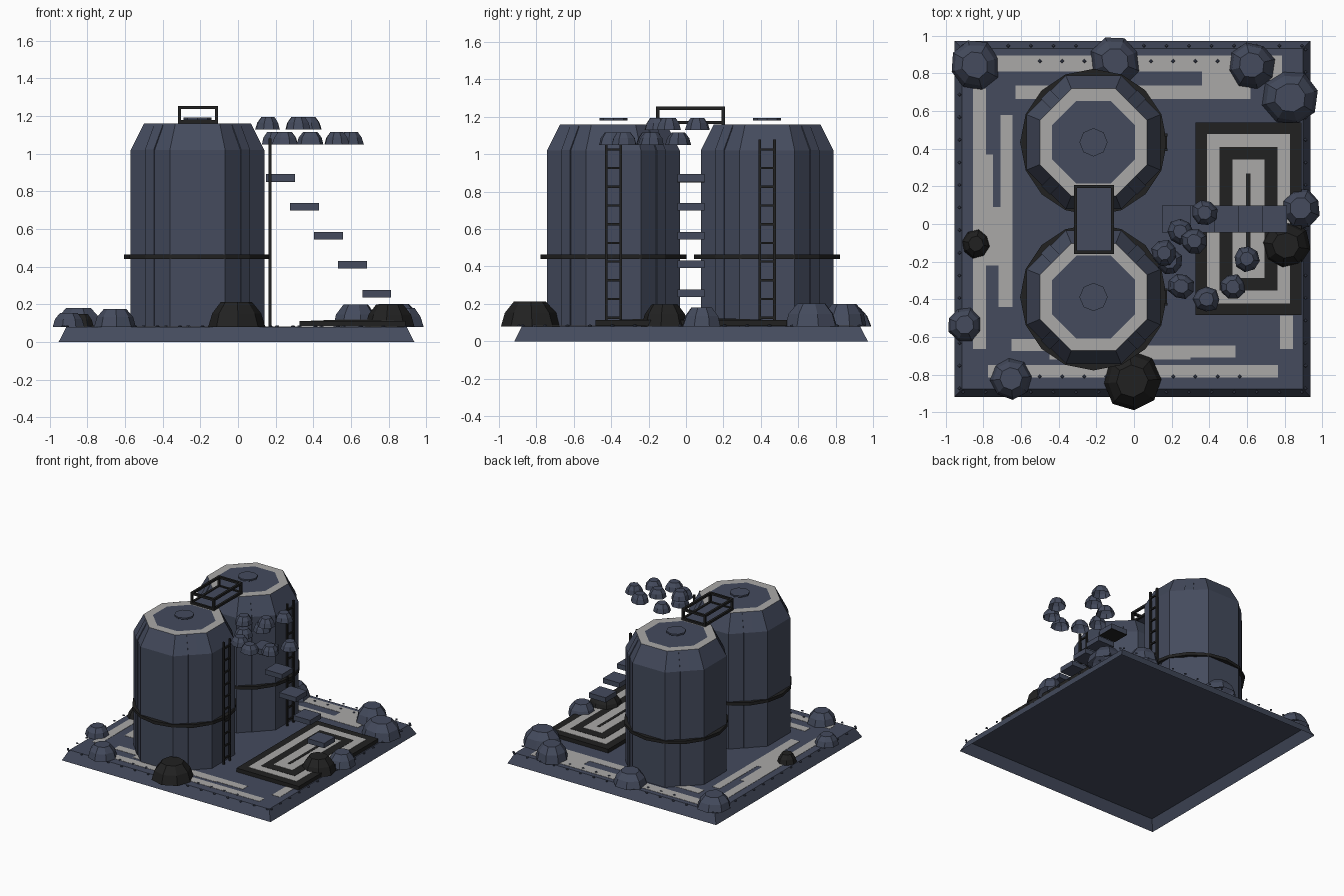
import bpy, bmesh, math, random
from mathutils import Vector

random.seed(4)
cube = bpy.data.objects.get("Cube")
if cube:
    bpy.data.objects.remove(cube)


def material(name, rgb):
    m = bpy.data.materials.new(name)
    m.use_nodes = True
    m.diffuse_color = (*rgb, 1)
    m.node_tree.nodes["Principled BSDF"].inputs["Base Color"].default_value = (*rgb, 1)
    return m


BLUE = material("slate blue", (0.058, 0.07, 0.11))
PALE = material("pale grey", (0.4, 0.395, 0.388))
BLACK = material("charcoal", (0.0155, 0.0155, 0.0155))


def finish(name, bm, *mats):
    bmesh.ops.recalc_face_normals(bm, faces=bm.faces)
    mesh = bpy.data.meshes.new(name)
    bm.to_mesh(mesh)
    bm.free()
    for m in mats:
        mesh.materials.append(m)
    ob = bpy.data.objects.new(name, mesh)
    bpy.context.collection.objects.link(ob)
    return ob


def add_box(bm, x0, x1, y0, y1, z0, z1):
    """Add a box given by its limits and return its vertices."""
    verts = bmesh.ops.create_cube(bm, size=1)["verts"]
    for v in verts:
        v.co = Vector((x1 if v.co.x > 0 else x0, y1 if v.co.y > 0 else y0, z1 if v.co.z > 0 else z0))
    return verts


def boxes(name, mat, limits):
    bm = bmesh.new()
    for lim in limits:
        add_box(bm, *lim)
    return finish(name, bm, mat)


def add_lathe(bm, centre, profile, sides, turn=0.0, jitter=0.0, floor=False):
    """Stack rings of (radius, z) and close the top; the underside is open unless floor is set."""
    wobble = [1 + random.uniform(-jitter, jitter) for _ in range(sides)]
    rings = []
    for r, z in profile:
        ring = []
        for i in range(sides):
            a = turn + math.tau * i / sides
            s = r * wobble[i] * (1 + random.uniform(-jitter, jitter) / 2)
            ring.append(bm.verts.new((centre[0] + s * math.cos(a), centre[1] + s * math.sin(a), z)))
        rings.append(ring)
    for low, high in zip(rings, rings[1:]):
        for i in range(sides):
            j = (i + 1) % sides
            bm.faces.new((low[i], low[j], high[j], high[i]))
    bm.faces.new(rings[-1])
    if floor:
        bm.faces.new(rings[0][::-1])


# Base slab: a hollow tray with sloping edges, open underneath
CX, CY, TOP = -0.008, 0.027, 0.08
GROUND = TOP + 0.002
bm = bmesh.new()
base = add_box(bm, CX - 0.945, CX + 0.945, CY - 0.945, CY + 0.945, 0, TOP)
underside = [f for f in bm.faces if all(v.co.z == 0 for v in f.verts)]
bmesh.ops.delete(bm, geom=underside, context="FACES_ONLY")
for v in base:
    if v.co.z > 0:
        v.co.x = CX + (v.co.x - CX) * 0.957
        v.co.y = CY + (v.co.y - CY) * 0.957
finish("base_slab", bm, BLUE)

# Rivets around the rim and along the front and back stripes
bm = bmesh.new()
spots = []
for i in range(16):
    t = -0.9 + 1.8 * i / 15
    for side in (-0.92, 0.92):
        spots += [(CX + t, CY + side), (CX + side, CY + t)]
for i in range(10):
    spots += [(-0.5 + i * 0.118, y) for y in (0.865, -0.81)]
for spot in spots:
    add_lathe(bm, spot, [(0.011, TOP), (0.011, TOP + 0.005), (0.005, TOP + 0.009)], 4)
finish("rivets", bm, BLUE)

# Worn painted stripes on the slab: x limits, y limits
stripes = [
    (-0.73, 0.785, 0.81, 0.895), (0.36, 0.785, 0.765, 0.81), (0.36, 0.62, 0.735, 0.765), (-0.63, 0.62, 0.665, 0.735),
    (-0.855, -0.785, -0.665, 0.72), (-0.785, -0.75, 0.07, 0.37), (-0.71, -0.645, 0, 0.58),
    (-0.785, -0.71, 0, 0.09), (-0.785, -0.645, -0.22, 0), (-0.72, -0.645, -0.44, -0.22),
    (-0.775, 0.765, -0.815, -0.75), (-0.65, -0.45, -0.675, -0.61), (-0.45, 0.3, -0.72, -0.645),
    (0.3, 0.54, -0.71, -0.645), (0.775, 0.845, -0.665, -0.485),
]
boxes("painted_stripes", PALE, [(*s, GROUND, TOP + 0.004) for s in stripes])

# Striped pad: thick dark slab with nested plates
PX, PY = 0.608, 0.028
pad = [(0.282, 0.512), (0.22, 0.45), (0.153, 0.382), (0.086, 0.315), (0.012, 0.24)]
for i, (hx, hy) in enumerate(pad):
    z1 = 0.113 + 0.002 * i
    boxes(f"pad_layer_{i + 1}", PALE if i % 2 else BLACK,
          [(PX - hx, PX + hx, PY - hy, PY + hy, z1 - 0.002 if i else GROUND, z1)])

# Two eight-sided tanks
TX = -0.215
LIP = 1.16
for label, ty in (("front", -0.388), ("back", 0.434)):
    bm = bmesh.new()
    add_lathe(bm, (TX, ty), [(0.384, TOP), (0.384, 1.02), (0.308, LIP), (0.238, LIP)], 8, math.pi / 8)
    bm.normal_update()
    for f in bm.faces:
        # Only the flat rim around the roof is pale
        f.material_index = int(f.normal.z > 0.9 and len(f.verts) == 4)
    finish(label + "_tank", bm, BLUE, PALE)

    # Slim ribs up the four diagonal walls and over the shoulders
    bm = bmesh.new()
    outline = [(0.33, GROUND), (0.361, GROUND), (0.361, 1.023), (0.291, LIP - 0.002), (0.33, 1.0)]
    for k in range(4):
        a = math.pi / 4 + k * math.pi / 2
        out, side = Vector((math.cos(a), math.sin(a), 0)), Vector((-math.sin(a), math.cos(a), 0))
        ends = [[bm.verts.new(Vector((TX, ty, z)) + out * r + side * w) for r, z in outline]
                for w in (-0.033, 0.033)]
        for end in ends:
            bm.faces.new(end)
        for i in range(len(outline)):
            j = (i + 1) % len(outline)
            bm.faces.new((ends[0][i], ends[0][j], ends[1][j], ends[1][i]))
    finish(label + "_tank_ribs", bm, BLUE)

    bm = bmesh.new()
    add_lathe(bm, (TX, ty), [(0.39, 0.44), (0.39, 0.465)], 16, floor=True)
    finish(label + "_tank_band", bm, BLACK)

    bm = bmesh.new()
    add_lathe(bm, (TX, ty), [(0.075, 1.18), (0.075, 1.193)], 8)
    finish(label + "_tank_hatch", bm, BLUE)

    # Ladder on the right-hand wall
    parts = [(0.163, 0.178, ty + d - 0.007, ty + d + 0.007, GROUND, 1.08) for d in (-0.039, 0.039)]
    parts += [(0.165, 0.176, ty - 0.039, ty + 0.039, z, z + 0.012)
              for z in (0.12 + 0.1 * i for i in range(10))]
    boxes(label + "_ladder", BLACK, parts)

# Walkway with railing between the roofs
X0, X1, Y0, Y1, W = -0.32, -0.105, -0.16, 0.208, 0.018
boxes("walkway_floor", BLUE, [(X0 + W, X1 - W, Y0 + W, Y1 - W, 1.162, 1.172)])
rails = [(x, x + W, y, y + W, LIP, 1.255) for x in (X0, X1 - W) for y in (Y0, Y1 - W)]
for z in (1.161, 1.255 - W):
    rails += [(x, x + W, Y0, Y1, z, z + W) for x in (X0, X1 - W)]
    rails += [(X0, X1, y, y + W, z, z + W) for y in (Y0, Y1 - W)]
boxes("walkway_railing", BLACK, rails)

# Floating steps, the highest with a dark underside
for i in range(5):
    x, z = 0.15 + 0.1275 * i, 0.853 - 0.154 * i
    boxes(f"step_{i + 1}", BLUE, [(x, x + 0.152, -0.045, 0.098, z, z + 0.04)])
boxes("step_underside", BLACK, [(0.15, 0.302, -0.045, 0.098, 0.849, 0.853)])


def rock(name, x, y, r, z, h, mat):
    bm = bmesh.new()
    add_lathe(bm, (x, y), [(r, z), (r * 0.85, z + h * 0.55), (r * 0.54, z + h)],
              8, random.uniform(0, 0.8), 0.06)
    finish(name, bm, mat)


# Boulders on the slab: x, y, radius, height, colour
boulders = [
    (-0.845, 0.845, 0.13, 0.1, BLUE), (-0.1, 0.865, 0.133, 0.1, BLUE), (0.625, 0.845, 0.125, 0.12, BLUE),
    (0.83, 0.67, 0.152, 0.122, BLUE), (0.885, 0.085, 0.107, 0.1, BLUE), (0.805, -0.115, 0.133, 0.12, BLACK),
    (-0.84, -0.105, 0.076, 0.07, BLACK), (-0.9, -0.535, 0.093, 0.075, BLUE), (-0.655, -0.82, 0.11, 0.096, BLUE),
    (-0.01, -0.835, 0.158, 0.132, BLACK),
]
for i, (x, y, r, h, mat) in enumerate(boulders):
    rock(f"boulder_{i + 1}", x, y, r, TOP, h, mat)

# Small floating rocks: x, y, base height
floating = [
    (0.16, -0.155, 1.13), (0.32, -0.09, 1.13), (0.375, 0.06, 1.13), (0.19, -0.2, 1.05), (0.245, -0.04, 1.05),
    (0.25, -0.33, 1.05), (0.385, -0.4, 1.05), (0.525, -0.335, 1.05), (0.6, -0.185, 1.05),
]
for i, (x, y, z) in enumerate(floating):
    rock(f"floating_rock_{i + 1}", x, y, 0.07, z, 0.065, BLUE)
